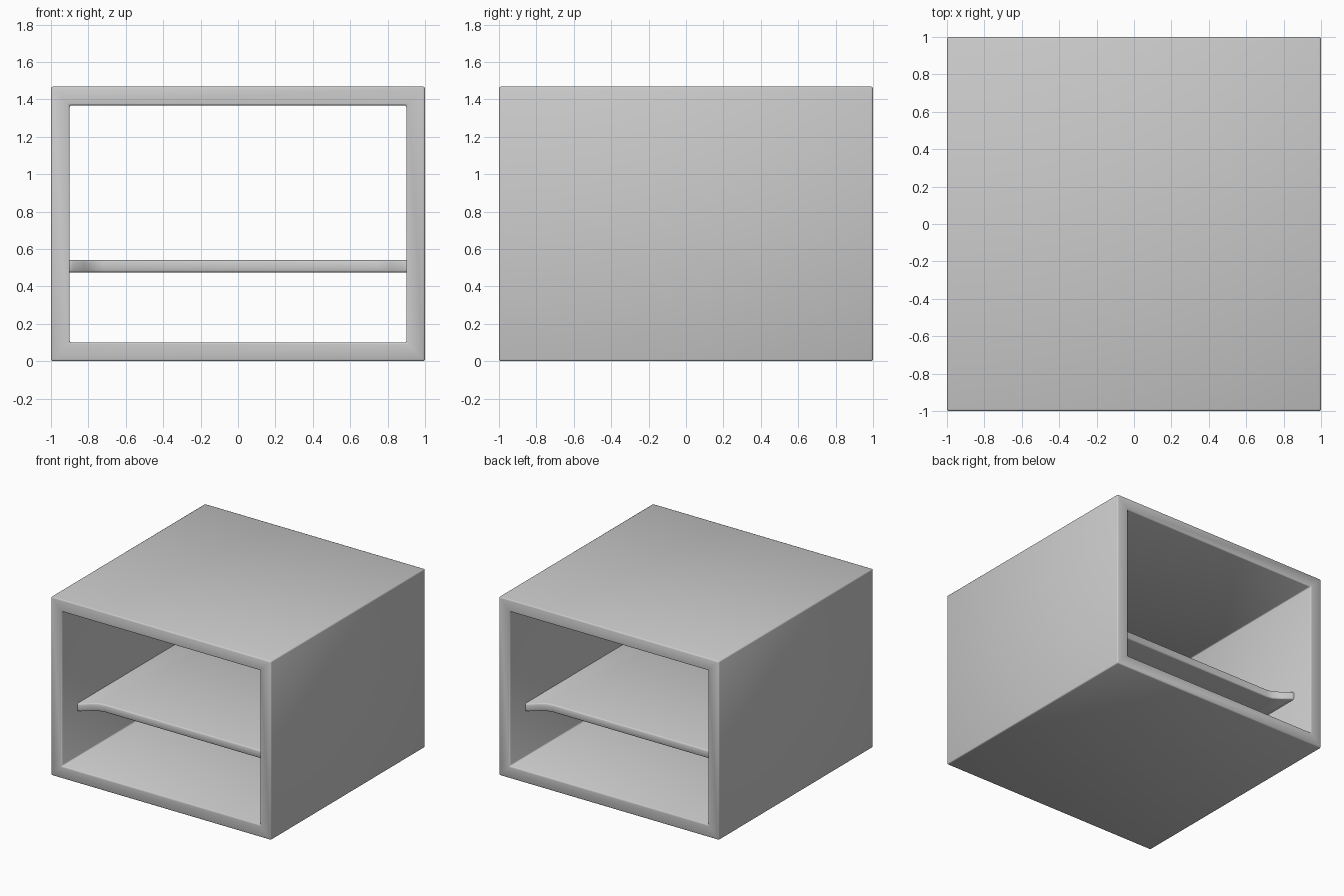
import bpy

# Remove the default object
cube = bpy.data.objects.get("Cube")
if cube:
    bpy.data.objects.remove(cube, do_unlink=True)

HEIGHT = 1.468
WALL = 0.1

# Single grey finish
grey = bpy.data.materials.new("plain grey")
grey.use_nodes = True
colour = (0.6, 0.6, 0.6, 1.0)
grey.diffuse_color = colour
grey.node_tree.nodes["Principled BSDF"].inputs["Base Color"].default_value = colour


def build(name, verts, faces, bevel):
    """Smooth-shaded part with softly rounded edges."""
    mesh = bpy.data.meshes.new(name)
    mesh.from_pydata(verts, [], faces)
    mesh.materials.append(grey)
    for poly in mesh.polygons:
        poly.use_smooth = True
    obj = bpy.data.objects.new(name, mesh)
    bpy.context.collection.objects.link(obj)
    mod = obj.modifiers.new("rounded edges", "BEVEL")
    mod.width = bevel
    mod.segments = 2
    mod.limit_method = "ANGLE"
    return obj


def ring(inset, y):
    """Rectangle of four points, inset from the outer size."""
    x, low, high = 1 - inset, inset, HEIGHT - inset
    return [(-x, y, low), (x, y, low), (x, y, high), (-x, y, high)]


# Open box: outer and inner rectangles bridged front to back
rings = [ring(0, -1), ring(WALL, -1), ring(WALL, 1), ring(0, 1)]
verts = [p for r in rings for p in r]
faces = []
for a in range(4):
    b = (a + 1) % 4
    for i in range(4):
        j = (i + 1) % 4
        faces.append((a * 4 + i, a * 4 + j, b * 4 + j, b * 4 + i))
build("box_shell", verts, faces, 0.01)

# Shelf: half depth along its width, flaring where it meets the side walls
flare = [(0.915, 0.805), (0.88, 0.795), (0.82, 0.745), (0.77, 0.71), (0.72, 0.7)]
outline = [(-x, d) for x, d in flare] + [(x, d) for x, d in reversed(flare)]
bottom, top = 0.475, 0.54
verts = []
for x, d in outline:
    verts += [(x, -d, bottom), (x, d, bottom), (x, d, top), (x, -d, top)]
faces = []
for k in range(len(outline) - 1):
    for i in range(4):
        j = (i + 1) % 4
        faces.append((k * 4 + i, k * 4 + 4 + i, k * 4 + 4 + j, k * 4 + j))
last = len(verts) - 4
faces.append((0, 1, 2, 3))
faces.append((last + 3, last + 2, last + 1, last))
build("shelf", verts, faces, 0.01)
